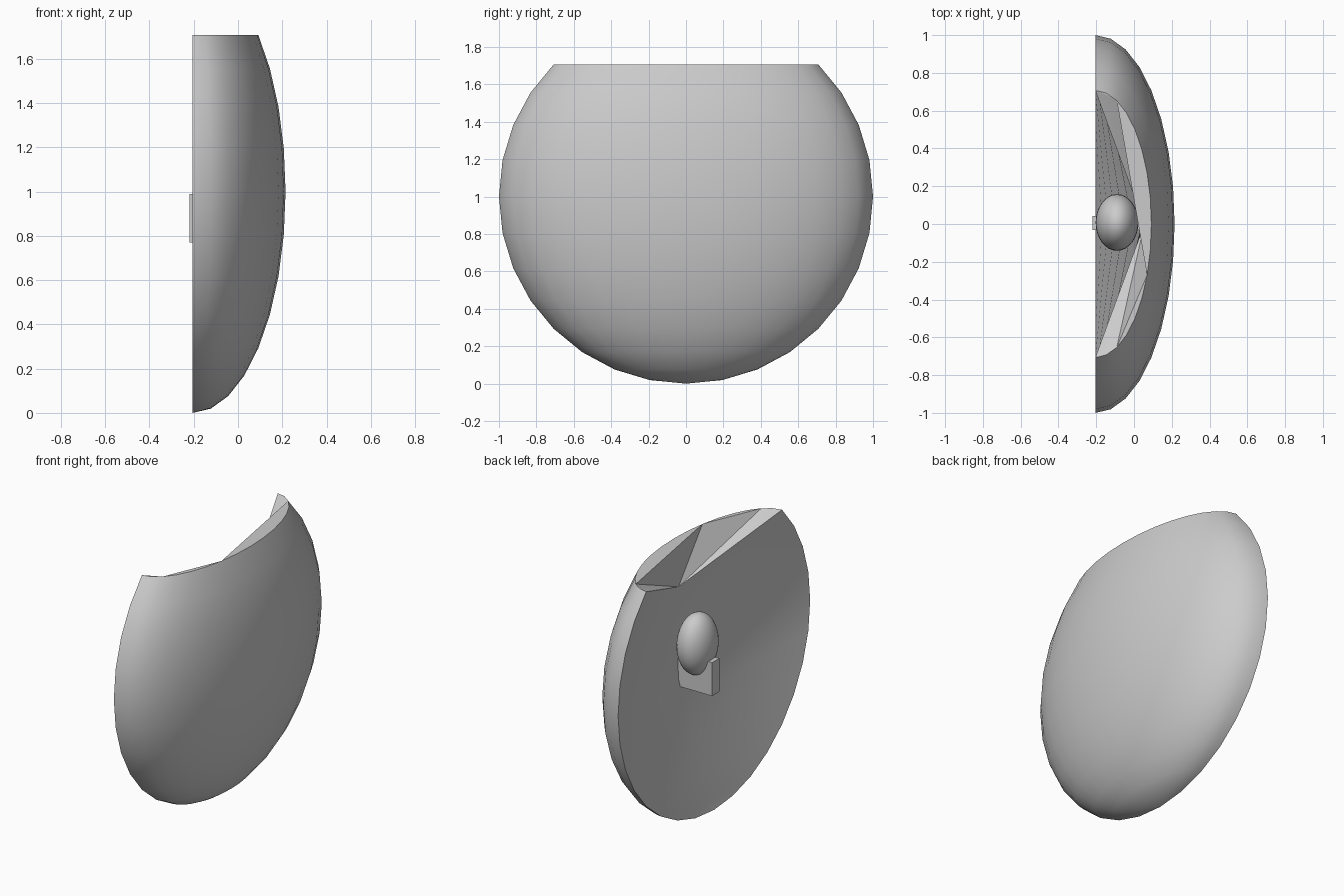
import bpy, bmesh, math

if "Cube" in bpy.data.objects:
    bpy.data.objects.remove(bpy.data.objects["Cube"])

X0 = -0.205           # plane of the open back
STEP = math.pi / 16   # 32-sided roundness


def finish(obj):
    bpy.ops.object.select_all(action='DESELECT')
    obj.select_set(True)
    bpy.context.view_layer.objects.active = obj
    bpy.ops.object.shade_smooth_by_angle(angle=math.radians(35))


def shell_point(ring, seg):
    """Point on the half ellipsoid: ring 0..12 upward, seg 0..16 around."""
    a, t = -math.pi / 2 + ring * STEP, -math.pi / 2 + seg * STEP
    return (X0 + 0.42 * math.cos(a) * math.cos(t),
            math.cos(a) * math.sin(t), 1 + math.sin(a))


def valley(z):
    """Point on the deep fold running down the middle of the hollow."""
    prof = [(0, 0), (0.15, 0.04), (0.49, 0.145), (0.8, 0.24), (1.41, 0.26)]
    for (z0, d0), (z1, d1) in zip(prof, prof[1:]):
        if z <= z1:
            return (X0 + d0 + (d1 - d0) * (z - z0) / (z1 - z0), 0, z)
    return (X0 + 0.26, 0, z)


# Shell: rounded outside, folded hollow inside, sloping top lip
bm = bmesh.new()
grid = [[bm.verts.new(shell_point(r, s)) for s in range(17)] for r in range(13)]
for r in range(12):
    for s in range(16):
        bm.faces.new((grid[r][s], grid[r][s + 1], grid[r + 1][s + 1], grid[r + 1][s]))

# Hollow panels from the rim to the valley fold
fold = [bm.verts.new(valley(1.4 * (1 + math.sin(-math.pi / 2 + r * STEP)) / 1.7071))
        for r in range(13)]
for r in range(12):
    bm.faces.new((grid[r][0], grid[r + 1][0], fold[r + 1], fold[r]))
    bm.faces.new((grid[r][16], fold[r], fold[r + 1], grid[r + 1][16]))

# Top lip: flat slivers along the rim, then slopes down to the fold
top = grid[12]
corners = [0, 2, 6, 14, 16]
for a, b in zip(corners, corners[1:]):
    bm.faces.new(top[a:b + 1])
    bm.faces.new((top[a], top[b], fold[12]))

bmesh.ops.remove_doubles(bm, verts=bm.verts, dist=0.0005)
bmesh.ops.recalc_face_normals(bm, faces=bm.faces)
mesh = bpy.data.meshes.new("shell")
bm.to_mesh(mesh)
bm.free()
shell = bpy.data.objects.new("shell", mesh)
bpy.context.collection.objects.link(shell)
finish(shell)

# Egg-shaped knob inside the hollow
bpy.ops.mesh.primitive_uv_sphere_add(segments=32, ring_count=16, radius=1,
                                     location=(-0.09, 0.008, 1.07))
knob = bpy.context.object
knob.name = "knob"
knob.scale = (0.113, 0.15, 0.2)
finish(knob)

# Small block holding the knob
bpy.ops.mesh.primitive_cube_add(size=1, location=(-0.09, 0.005, 0.88))
block = bpy.context.object
block.name = "knob_block"
block.scale = (0.26, 0.075, 0.22)
